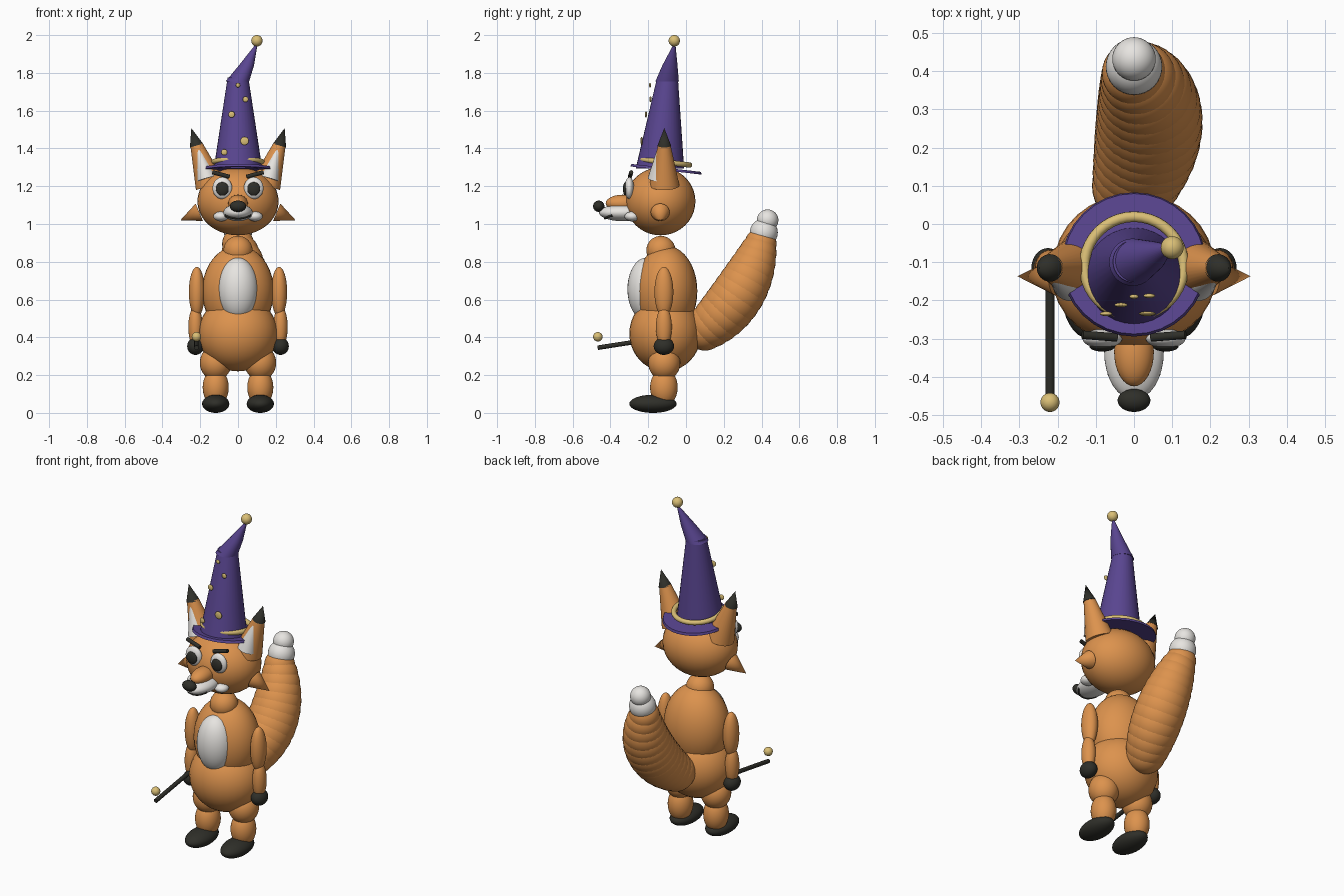
import bpy, bmesh, math
from mathutils import Vector, Matrix

cube = bpy.data.objects.get("Cube")
if cube:
    bpy.data.objects.remove(cube)


def material(name, rgb):
    m = bpy.data.materials.new(name)
    m.use_nodes = True
    m.diffuse_color = (*rgb, 1)
    m.node_tree.nodes["Principled BSDF"].inputs["Base Color"].default_value = (*rgb, 1)
    return m


ORANGE = material("orange_fur", (0.72, 0.29, 0.075))
WHITE = material("white_fur", (0.80, 0.78, 0.75))
DARK = material("charcoal", (0.028, 0.028, 0.022))
PURPLE = material("purple_felt", (0.10, 0.06, 0.28))
GOLD = material("gold", (0.70, 0.52, 0.18))


def finish(name, bm, mat, matrix=Matrix()):
    mesh = bpy.data.meshes.new(name)
    bmesh.ops.recalc_face_normals(bm, faces=bm.faces)
    bm.to_mesh(mesh)
    bm.free()
    mesh.transform(matrix)
    mesh.materials.append(mat)
    mesh.set_sharp_from_angle(angle=math.radians(40))
    obj = bpy.data.objects.new(name, mesh)
    bpy.context.collection.objects.link(obj)
    return obj


def ball(name, loc, radii, mat):
    """Ellipsoid with its centre at loc."""
    if not isinstance(radii, tuple):
        radii = (radii,) * 3
    bm = bmesh.new()
    bmesh.ops.create_uvsphere(bm, u_segments=32, v_segments=20, radius=1)
    for f in bm.faces:
        f.smooth = True
    return finish(name, bm, mat, Matrix.Translation(loc) @ Matrix.Diagonal((*radii, 1)))


def cone(name, start, end, r1, r2, mat):
    """Cone or rod running from start to end."""
    start, end = Vector(start), Vector(end)
    axis = end - start
    bm = bmesh.new()
    bmesh.ops.create_cone(bm, cap_ends=True, segments=32, radius1=r1, radius2=r2,
                          depth=axis.length)
    for f in bm.faces:
        f.smooth = True
    turn = axis.to_track_quat("Z", "Y").to_matrix().to_4x4()
    return finish(name, bm, mat, Matrix.Translation((start + end) / 2) @ turn)


def loft(name, rings, mat):
    """Skin of level rings, each given as x, y, z, radius."""
    bm = bmesh.new()
    n = 32
    loops = [[bm.verts.new((x + r * math.cos(i * math.tau / n),
                            y + r * math.sin(i * math.tau / n), z)) for i in range(n)]
             for x, y, z, r in rings]
    for a, b in zip(loops, loops[1:]):
        for i in range(n):
            bm.faces.new((a[i], a[(i + 1) % n], b[(i + 1) % n], b[i])).smooth = True
    bm.faces.new(loops[0])
    bm.faces.new(loops[-1])
    return finish(name, bm, mat)


def tube(name, points, radius, mat, cyclic=False):
    curve = bpy.data.curves.new(name, "CURVE")
    curve.dimensions = "3D"
    curve.bevel_depth = radius
    curve.bevel_resolution = 4
    curve.use_fill_caps = True
    spline = curve.splines.new("POLY")
    spline.points.add(len(points) - 1)
    for p, co in zip(spline.points, points):
        p.co = (*co, 1)
    spline.use_cyclic_u = cyclic
    curve.materials.append(mat)
    obj = bpy.data.objects.new(name, curve)
    bpy.context.collection.objects.link(obj)
    return obj


# Body
ball("hips", (0, -0.11, 0.42), (0.21, 0.19, 0.20), ORANGE)
ball("torso", (0, -0.105, 0.645), (0.19, 0.165, 0.24), ORANGE)
ball("belly_patch", (0, -0.21, 0.655), (0.107, 0.10, 0.167), WHITE)
ball("neck", (0, -0.133, 0.86), 0.077, ORANGE)

# Head, muzzle and mouth
ball("head", (0, -0.135, 1.12), (0.215, 0.185, 0.18), ORANGE)
ball("snout", (0, -0.335, 1.06), (0.078, 0.125, 0.045), WHITE)
ball("muzzle_bridge", (0, -0.335, 1.11), (0.052, 0.09, 0.045), ORANGE)
ball("nose", (0, -0.462, 1.094), (0.043, 0.03, 0.03), DARK)
smile = []
for i in range(-6, 7):
    x = 0.065 * i / 6
    z = 1.03 + 0.015 * (i / 6) ** 2
    depth = math.sqrt(1 - (x / 0.078) ** 2 - ((z - 1.06) / 0.045) ** 2)
    smile.append((x, -0.335 - 0.125 * depth, z))
tube("mouth", smile, 0.006, DARK)

# Paired parts
for side, s in (("left", 1), ("right", -1)):
    ball(side + "_eye", (s * 0.083, -0.30, 1.19), (0.052, 0.025, 0.058), WHITE)
    ball(side + "_pupil", (s * 0.083, -0.32, 1.186), (0.034, 0.014, 0.036), DARK)
    cone(side + "_eyebrow", (s * 0.045, -0.297, 1.25), (s * 0.135, -0.29, 1.274),
         0.011, 0.011, DARK)
    ball(side + "_cheek_puff", (s * 0.09, -0.285, 1.04), (0.04, 0.04, 0.026), WHITE)
    cone(side + "_cheek_tuft", (s * 0.205, -0.137, 1.062), (s * 0.305, -0.137, 1.02),
         0.05, 0, ORANGE)
    cone(side + "_ear", (s * 0.147, -0.115, 1.205), (s * 0.22, -0.115, 1.42),
         0.08, 0.033, ORANGE)
    cone(side + "_ear_tip", (s * 0.22, -0.115, 1.415), (s * 0.247, -0.115, 1.508),
         0.036, 0, DARK)
    cone(side + "_inner_ear", (s * 0.165, -0.15, 1.24), (s * 0.217, -0.137, 1.42),
         0.052, 0.008, WHITE)
    ball(side + "_upper_arm", (s * 0.218, -0.117, 0.64), (0.042, 0.05, 0.133), ORANGE)
    ball(side + "_forearm", (s * 0.225, -0.117, 0.455), (0.038, 0.042, 0.11), ORANGE)
    ball(side + "_hand", (s * 0.225, -0.117, 0.353), (0.044, 0.054, 0.046), DARK)
    ball(side + "_thigh", (s * 0.118, -0.115, 0.265), (0.084, 0.085, 0.092), ORANGE)
    ball(side + "_shin", (s * 0.118, -0.117, 0.135), (0.069, 0.073, 0.10), ORANGE)
    ball(side + "_foot", (s * 0.118, -0.175, 0.048), (0.072, 0.125, 0.048), DARK)

# Wand
cone("wand", (-0.22, -0.10, 0.402), (-0.22, -0.468, 0.345), 0.012, 0.012, DARK)
ball("wand_orb", (-0.22, -0.467, 0.403), 0.025, GOLD)

# Bushy tail of overlapping puffs along a bent path
a, b, c = Vector((0, 0.10, 0.44)), Vector((0.08, 0.31, 0.60)), Vector((0, 0.395, 0.895))
count = 13
for i in range(count):
    t = i / (count - 1)
    pos = a * (1 - t) ** 2 + b * 2 * t * (1 - t) + c * t * t
    ball(f"tail_puff_{i + 1}", pos, 0.11 - 0.026 * t + 0.17 * t * (1 - t), ORANGE)
ball("tail_white_puff", (0, 0.412, 0.955), 0.074, WHITE)
ball("tail_tip", (0, 0.432, 1.02), 0.057, WHITE)

# Pointed hat, leaning back
lean = Matrix.Rotation(math.radians(-6.5), 3, "X")
up = lean @ Vector((0, 0, 1))
brim = Vector((0, -0.105, 1.29))
cone("hat_brim", brim - up * 0.007, brim + up * 0.007, 0.19, 0.185, PURPLE)
loft("hat_crown", [(0, -0.138, 1.295, 0.128), (0, -0.098, 1.775, 0.055)], PURPLE)
loft("hat_bent_tip", [(-0.003, -0.10, 1.755, 0.062), (0.045, -0.085, 1.84, 0.04),
                      (0.10, -0.06, 1.955, 0.004)], PURPLE)
ball("hat_bobble", (0.10, -0.062, 1.97), 0.03, GOLD)
centre = Vector((0, -0.11, 1.327))
band = [centre + lean @ Vector((0.13 * math.cos(k * math.tau / 40),
                                0.13 * math.sin(k * math.tau / 40), 0)) for k in range(40)]
tube("hat_band", band, 0.014, GOLD, cyclic=True)

# Gold studs down the front of the hat
studs = [(0, -0.19, 1.735, 0.012), (0.04, -0.188, 1.66, 0.015), (-0.034, -0.212, 1.58, 0.017),
         (0.035, -0.235, 1.44, 0.022), (-0.073, -0.235, 1.38, 0.016)]
for i, (x, y, z, r) in enumerate(studs):
    ball(f"hat_stud_{i + 1}", (x, y, z), (r, 0.006, r), GOLD)
